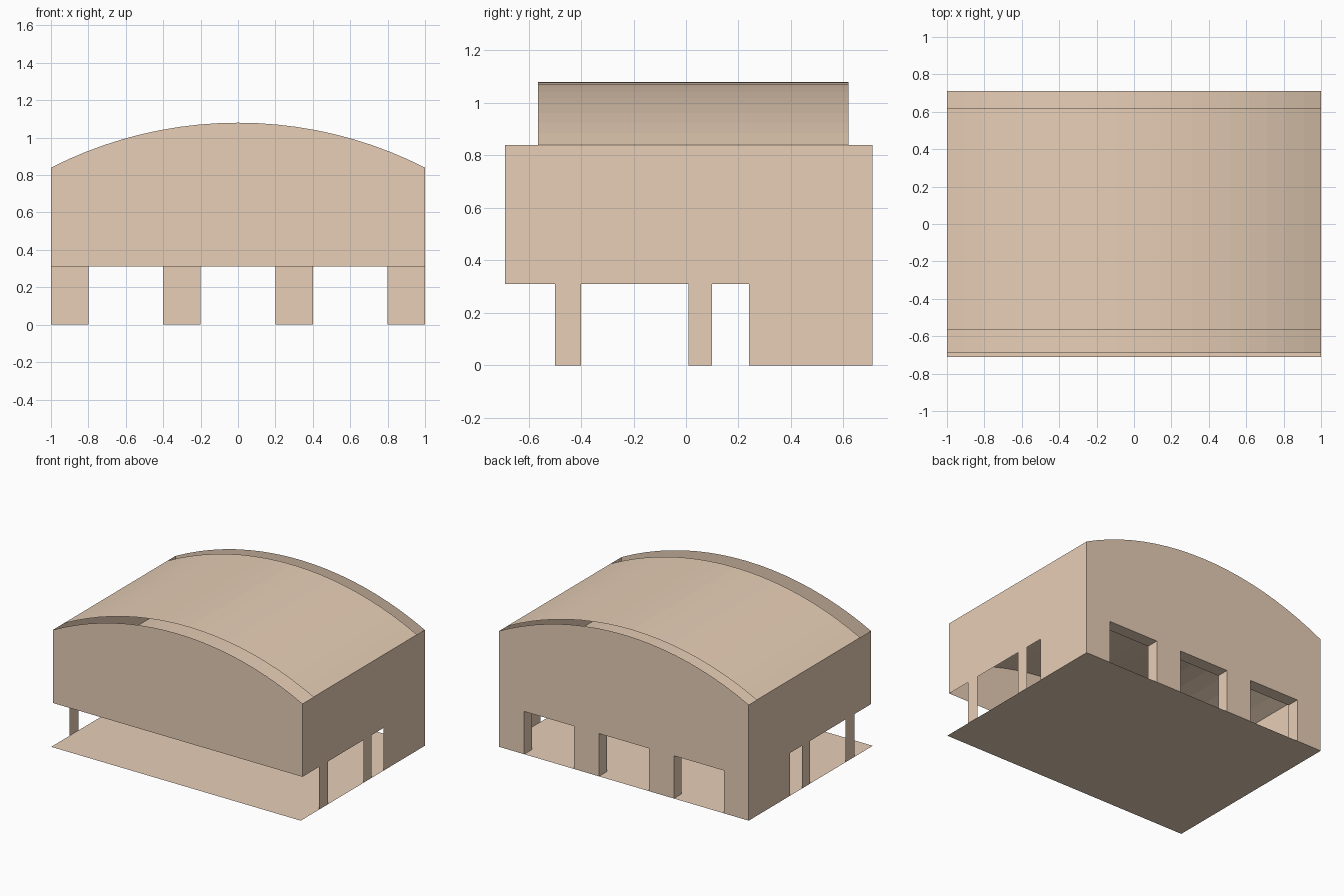
import bpy, bmesh, math

if "Cube" in bpy.data.objects:
    bpy.data.objects.remove(bpy.data.objects["Cube"])

mat = bpy.data.materials.new("warm_plaster")
mat.diffuse_color = (0.80, 0.62, 0.47, 1)
mat.use_nodes = True
mat.node_tree.nodes["Principled BSDF"].inputs["Base Color"].default_value = mat.diffuse_color

FRONT, BACK, INNER = -0.69, 0.71, 0.62     # wall planes along y
SPRING, RISE, HEAD = 0.84, 0.24, 0.31      # roof spring, arch rise, opening head
VAULT = 0.50                               # spring of the inner vault
SEGS = 20


def make(name, faces):
    """Object from a list of polygons, each a list of 3D points."""
    bm = bmesh.new()
    for pts in faces:
        bm.faces.new([bm.verts.new(p) for p in pts])
    bmesh.ops.remove_doubles(bm, verts=bm.verts, dist=1e-5)
    mesh = bpy.data.meshes.new(name)
    bm.to_mesh(mesh)
    bm.free()
    mesh.materials.append(mat)
    ob = bpy.data.objects.new(name, mesh)
    bpy.context.collection.objects.link(ob)
    return ob


def arch(spring):
    """Circular arch points (x, z) from left to right."""
    r = (1 + RISE ** 2) / (2 * RISE)
    a = math.asin(1 / r)
    angles = [a * (2 * i / SEGS - 1) for i in range(SEGS + 1)]
    return [(r * math.sin(t), spring + RISE - r + r * math.cos(t)) for t in angles]


def stepped(start, end, openings):
    """Bottom edge of a wall, from start to end, stepping up at each opening."""
    pts = [] if openings[0][0] == start else [(start, 0)]
    for a, b in openings:
        pts += ([] if a == start else [(a, 0)]) + [(a, HEAD), (b, HEAD), (b, 0)]
    return pts + [(end, 0)]


def sheet(name, path, y0, y1):
    """Sweep an (x, z) path along y as a thin sheet."""
    return make(name, [[(a[0], y0, a[1]), (b[0], y0, b[1]),
                        (b[0], y1, b[1]), (a[0], y1, a[1])]
                       for a, b in zip(path, path[1:])])


def wall_xz(name, y, bottom, spring):
    outline = bottom + arch(spring)[::-1]
    make(name, [[(x, y, z) for x, z in outline]])


# Floor
make("floor", [[(-1, -0.71, 0), (1, -0.71, 0), (1, 0.71, 0), (-1, 0.71, 0)]])

# Barrel roof, stopping short of both gables, and the vault below it
sheet("roof", arch(SPRING), -0.565, INNER)
sheet("inner_vault", arch(VAULT), FRONT, BACK)

# Front gable, open underneath
wall_xz("front_gable", FRONT, [(-1, HEAD), (1, HEAD)], SPRING)

# Thick back wall with three doorways
doors = [(-0.8, -0.4), (-0.2, 0.2), (0.4, 0.8)]
back_edge = stepped(-1, 1, doors)
wall_xz("back_gable", BACK, back_edge, SPRING)
wall_xz("back_inner_wall", INNER, back_edge, VAULT)
for i, (a, b) in enumerate(doors):
    sheet(f"doorway_reveal_{i + 1}", [(a, 0), (a, HEAD), (b, HEAD), (b, 0)], INNER, BACK)

# Side walls with two posts each
side = stepped(FRONT, BACK, [(FRONT, -0.5), (-0.4, 0.01), (0.10, 0.24)])
side += [(BACK, SPRING), (FRONT, SPRING)]
for name, x in (("left_wall", -1), ("right_wall", 1)):
    # drop the point under the open front bay
    make(name, [[(x, y, z) for y, z in side]])
